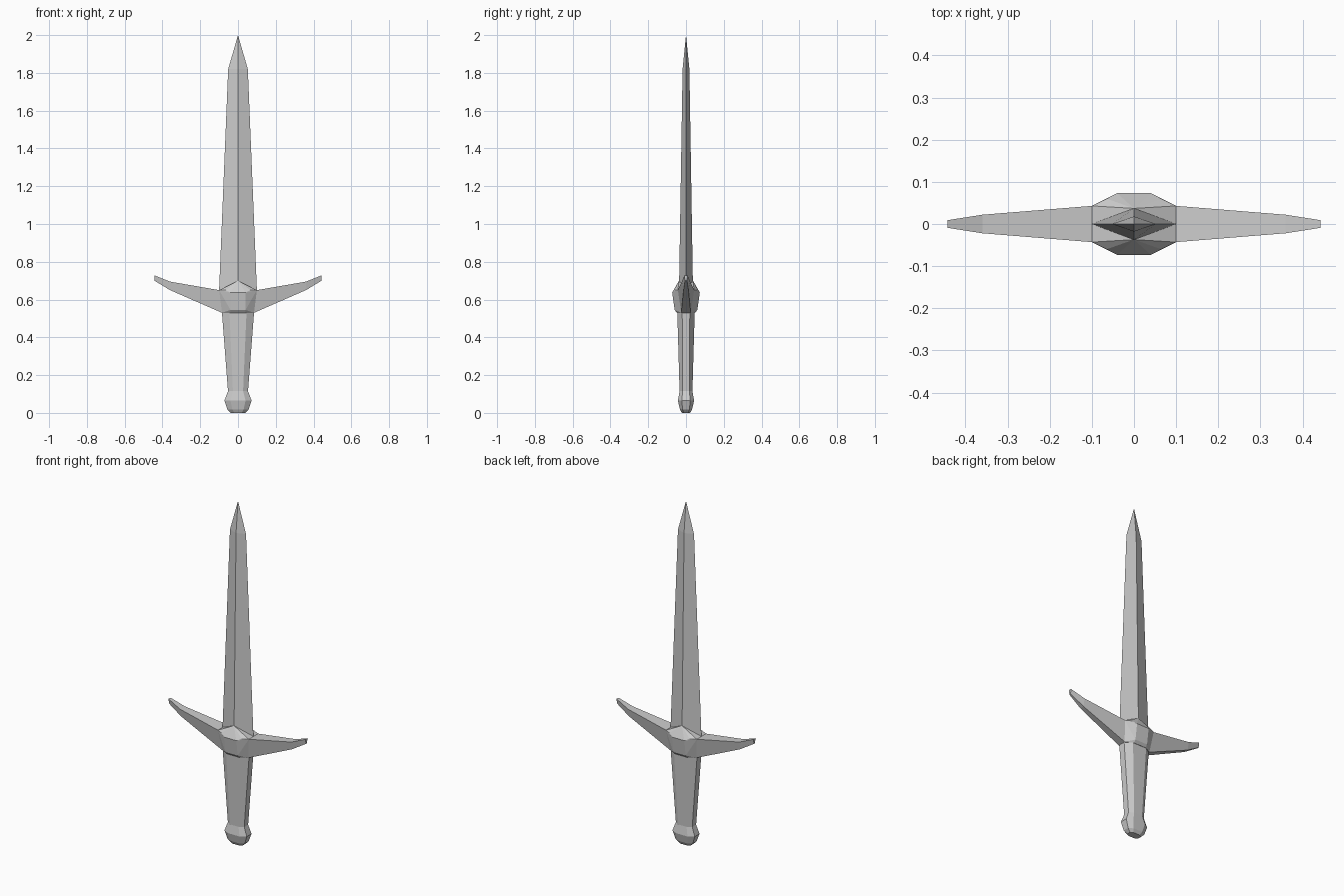
import bpy, bmesh

if "Cube" in bpy.data.objects:
    bpy.data.objects.remove(bpy.data.objects["Cube"])


def finish(name, bm):
    bmesh.ops.recalc_face_normals(bm, faces=bm.faces)
    me = bpy.data.meshes.new(name)
    bm.to_mesh(me)
    bm.free()
    ob = bpy.data.objects.new(name, me)
    bpy.context.collection.objects.link(ob)
    return ob


def loft(name, rings, cap_start=True, cap_end=True):
    bm = bmesh.new()
    vs = [[bm.verts.new(p) for p in r] for r in rings]
    n = len(vs[0])
    for a, b in zip(vs, vs[1:]):
        for i in range(n):
            j = (i + 1) % n
            bm.faces.new((a[i], a[j], b[j], b[i]))
    if cap_start:
        bm.faces.new(vs[0][::-1])
    if cap_end:
        bm.faces.new(vs[-1])
    bmesh.ops.remove_doubles(bm, verts=bm.verts, dist=1e-5)
    return finish(name, bm)


def octagon(z, wide, side_y, narrow, front_y):
    q = [(wide, side_y), (narrow, front_y), (-narrow, front_y), (-wide, side_y)]
    return [(x, y, z) for x, y in q] + [(-x, -y, z) for x, y in q]


def mirror(ob, axis):
    m = ob.modifiers.new("Mirror", "MIRROR")
    m.use_axis = [i == axis for i in range(3)]


# Blade: diamond section tapering to a point
blade = [(0.65, 0.10, 0.037), (1.82, 0.052, 0.018)]
rings = [[(w, 0, z), (0, d, z), (-w, 0, z), (0, -d, z)] for z, w, d in blade]
ob = loft("blade", rings, cap_end=False)
bm = bmesh.new()
bm.from_mesh(ob.data)
bm.verts.ensure_lookup_table()
tip = bm.verts.new((0, 0, 2.0))
top = [e for e in bm.edges if all(v.co.z > 1.8 for v in e.verts)]
for e in top:
    bm.faces.new((e.verts[0], e.verts[1], tip))
bmesh.ops.recalc_face_normals(bm, faces=bm.faces)
bm.to_mesh(ob.data)
bm.free()

# Guard arms: tapering, rising trapezoid bars
arm = [  # top x, top z, top depth, bottom x, bottom z, bottom depth
    (0.10, 0.65, 0.043, 0.085, 0.53, 0.025),
    (0.36, 0.695, 0.022, 0.36, 0.65, 0.013),
    (0.443, 0.728, 0.009, 0.443, 0.70, 0.005)]
rings = [[(a, -d, b), (a, d, b), (e, g, f), (e, -g, f)] for a, b, d, e, f, g in arm]
mirror(loft("guard_arm", rings, cap_start=False), 0)

# Guard centre: faceted boss, front half mirrored to the back
half = [(0.085, 0, 0.53), (0.085, -0.025, 0.53), (0.04, -0.048, 0.53),
        (0.04, -0.06, 0.545), (0.04, -0.073, 0.637), (0.065, -0.06, 0.65),
        (0.10, -0.043, 0.65), (0.10, 0, 0.65)]
bm = bmesh.new()
bm.verts.new((0, -0.037, 0.70))
for s in (1, -1):
    for x, y, z in half:
        bm.verts.new((s * x, y, z))
bmesh.ops.convex_hull(bm, input=bm.verts)
bmesh.ops.recalc_face_normals(bm, faces=bm.faces)
inner = [f for f in bm.faces if f.normal.y > 0.5]
bmesh.ops.delete(bm, geom=inner, context="FACES")
bmesh.ops.dissolve_limit(bm, angle_limit=0.03, verts=bm.verts, edges=bm.edges)
mirror(finish("guard_boss", bm), 1)

# Grip: eight sides, widening toward the guard
loft("grip", [octagon(0.115, 0.053, 0.018, 0.027, 0.034),
              octagon(0.53, 0.085, 0.02, 0.045, 0.046)])

# Pommel: faceted knob
loft("pommel", [octagon(0.0, 0.038, 0.012, 0.02, 0.022),
                octagon(0.018, 0.056, 0.018, 0.03, 0.032),
                octagon(0.065, 0.072, 0.022, 0.04, 0.043),
                octagon(0.115, 0.053, 0.018, 0.027, 0.034)])
